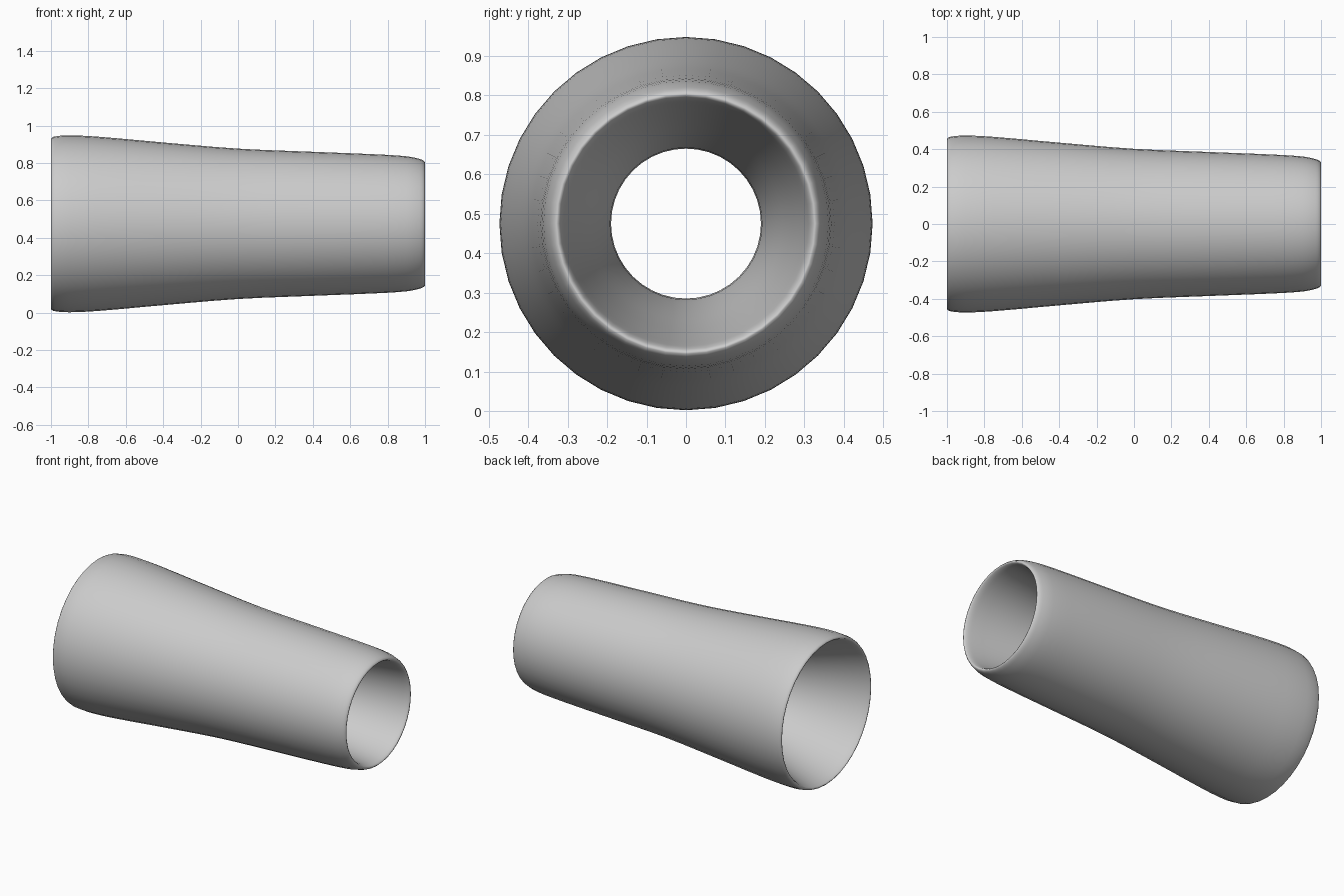
import bpy, bmesh, math
from mathutils import Vector, Matrix

cube = bpy.data.objects.get("Cube")
if cube:
    bpy.data.objects.remove(cube, do_unlink=True)

AXIS_HEIGHT = 0.475
SIDES = 40

# Closed wall section as (x, radius): outer skin left to right, then the bore back
section = [
    (-1, 0.455), (-0.98, 0.467), (-0.9, 0.473), (-0.75, 0.466), (-0.4, 0.435),
    (0, 0.402), (0.4, 0.385), (0.75, 0.371), (0.9, 0.361), (0.97, 0.347),
    (1, 0.33), (0.99, 0.318), (0.95, 0.309), (0.85, 0.295), (0.6, 0.259),
    (0.3, 0.214), (0, 0.19), (-0.3, 0.226), (-0.6, 0.31), (-0.85, 0.395),
    (-0.95, 0.43), (-0.99, 0.445),
]


def smooth_loop(points, steps):
    """Closed Catmull-Rom curve through the points."""
    pts = [Vector(p) for p in points]
    n = len(pts)
    out = []
    for i in range(n):
        a, b, c, d = (pts[(i + k) % n] for k in (-1, 0, 1, 2))
        # Tangents scaled to the span keep uneven spacing from overshooting
        span = (c - b).length
        m0 = (c - a).normalized() * span
        m1 = (d - b).normalized() * span
        for s in range(steps):
            t = s / steps
            out.append(b * (2*t**3 - 3*t**2 + 1) + m0 * (t**3 - 2*t**2 + t)
                       + c * (3*t**2 - 2*t**3) + m1 * (t**3 - t**2))
    return out


# Plain grey material
grey = bpy.data.materials.new("plain_grey")
grey.use_nodes = True
colour = (0.6, 0.6, 0.6, 1)
grey.diffuse_color = colour
grey.node_tree.nodes["Principled BSDF"].inputs["Base Color"].default_value = colour

# Flared tube: the wall section turned around the long axis
bm = bmesh.new()
ring = [bm.verts.new((p.x, 0, p.y)) for p in smooth_loop(section, 3)]
edges = [bm.edges.new((v, ring[(i + 1) % len(ring)])) for i, v in enumerate(ring)]
bmesh.ops.spin(bm, geom=ring + edges, cent=(0, 0, 0), axis=(1, 0, 0),
               angle=math.tau, steps=SIDES, use_merge=True)
bmesh.ops.remove_doubles(bm, verts=bm.verts, dist=0.0001)
bmesh.ops.recalc_face_normals(bm, faces=bm.faces)
bmesh.ops.transform(bm, matrix=Matrix.Translation((0, 0, AXIS_HEIGHT)), verts=bm.verts)

mesh = bpy.data.meshes.new("flared_tube")
bm.to_mesh(mesh)
bm.free()
mesh.materials.append(grey)
mesh.shade_smooth()
tube = bpy.data.objects.new("flared_tube", mesh)
bpy.context.collection.objects.link(tube)
